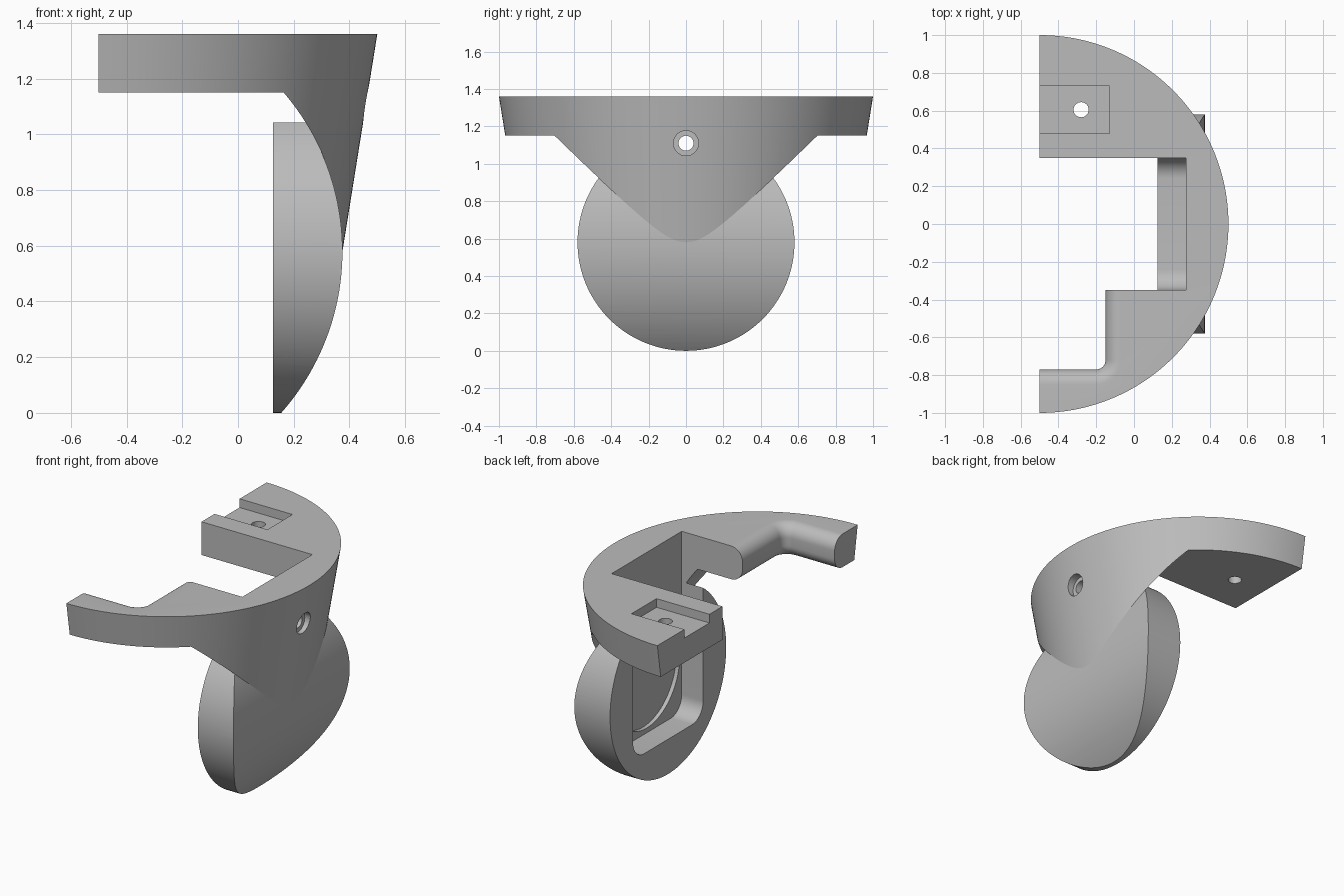
import bpy, bmesh, math
from mathutils import Matrix

if "Cube" in bpy.data.objects:
    bpy.data.objects.remove(bpy.data.objects["Cube"])

grey = bpy.data.materials.new("plain grey")
grey.use_nodes = True
COLOR = (0.5, 0.5, 0.5, 1)
grey.diffuse_color = COLOR
grey.node_tree.nodes["Principled BSDF"].inputs["Base Color"].default_value = COLOR

TOP, UNDER = 1.36, 1.15      # plate faces
MID = 0.58                   # height of the pad centre
BACK = -0.5                  # straight side of the plate
SWEEP = 0.875                # radius of the curved pad face


def finish(name, bm):
    bmesh.ops.recalc_face_normals(bm, faces=bm.faces)
    mesh = bpy.data.meshes.new(name)
    bm.to_mesh(mesh)
    bm.free()
    ob = bpy.data.objects.new(name, mesh)
    bpy.context.collection.objects.link(ob)
    mesh.materials.append(grey)
    return ob


def box(name, x, y, z):
    bm = bmesh.new()
    bmesh.ops.create_cube(bm, size=1)
    for v in bm.verts:
        v.co = [lo + (c + 0.5) * (hi - lo) for c, (lo, hi) in zip(v.co, (x, y, z))]
    return finish(name, bm)


def rod(name, axis, centre, r1, length, r2=None, segments=128):
    bm = bmesh.new()
    turn = {"X": Matrix.Rotation(math.pi / 2, 4, "Y"),
            "Y": Matrix.Rotation(math.pi / 2, 4, "X"),
            "Z": Matrix()}[axis]
    bmesh.ops.create_cone(bm, cap_ends=True, segments=segments, radius1=r1,
                          radius2=r1 if r2 is None else r2, depth=length,
                          matrix=Matrix.Translation(centre) @ turn)
    return finish(name, bm)


def loft(name, rings):
    bm = bmesh.new()
    loops = [[bm.verts.new(p) for p in ring] for ring in rings]
    for a, b in zip(loops, loops[1:]):
        for i in range(len(a)):
            j = (i + 1) % len(a)
            bm.faces.new((a[i], a[j], b[j], b[i]))
    bm.faces.new(loops[0])
    bm.faces.new(loops[-1])
    return finish(name, bm)


def boolean(ob, tool, operation="DIFFERENCE"):
    mod = ob.modifiers.new("cut", "BOOLEAN")
    mod.operation, mod.object, mod.solver = operation, tool, "EXACT"
    bpy.context.view_layer.objects.active = ob
    bpy.ops.object.modifier_apply(modifier=mod.name)


def arc(cx, cy, r, start, end, steps=10):
    angles = [math.radians(start + (end - start) * i / steps) for i in range(steps + 1)]
    return [(cx + r * math.cos(a), cy + r * math.sin(a)) for a in angles]


# Shared cutters: curved sweep, and the notch with rounded lower corners
sweep = rod("sweep_cutter", "Y", (BACK, 0, MID), SWEEP, 3, segments=192)
under_sweep = rod("under_sweep_cutter", "Y", (BACK, 0, MID), SWEEP, 3, segments=192)
above = box("above_cutter", (-3, 3), (-3, 3), (UNDER, 4))
boolean(under_sweep, above)

floor, half, r = 0.22, 0.35, 0.11
outline = ([(-half, 2)] + arc(r - half, floor + r, r, 180, 270)
           + arc(half - r, floor + r, r, 270, 360) + [(half, 2)])
notch = loft("notch_cutter", [[(x, y, z) for y, z in outline] for x in (-1, 0.275)])

# Grip cutter flares at top and bottom to leave a rounded rim
fillet = 0.08
steps = [math.radians(a) for a in range(0, 91, 9)]
levels = [(UNDER - 0.05, fillet)]
levels += [(UNDER + fillet * (1 - math.cos(a)), fillet * (1 - math.sin(a))) for a in steps]
levels += [(TOP - fillet * (1 - math.cos(a)), fillet * (1 - math.sin(a)))
           for a in reversed(steps)]
levels += [(TOP + 0.05, fillet)]


def grip_ring(z, d):
    pts = ([(-1, -0.2), (-1, -0.77 - d)] + arc(-0.2, -0.72, 0.05 + d, -90, 0)
           + [(d - 0.15, -0.2)])
    return [(x, y, z) for x, y in pts]


grip = loft("grip_cutter", [grip_ring(z, d) for z, d in levels])

# Bracket: tapered half round with its underside swept away
bracket = rod("bracket", "Z", (BACK, 0, (MID + TOP) / 2), SWEEP, TOP - MID, 1.0, 256)
cutters = [
    under_sweep, notch, grip,
    box("half_cutter", (-3, BACK), (-3, 3), (-1, 3)),
    box("latch_recess_cutter", (-1, -0.13), (0.48, 0.73), (TOP - 0.055, 2)),
    rod("plate_hole_cutter", "Z", (-0.28, 0.605, 1.3), 0.04, 1, segments=32),
    rod("screw_hole_cutter", "X", (0.4, 0, 1.11), 0.04, 1, segments=32),
    rod("counterbore_cutter", "X", (0.92, 0, 1.11), 0.067, 1, segments=32),
]
for tool in cutters:
    boolean(bracket, tool)

# Pad: round disc with a curved outer face, pocket and shallow round recess
pad = rod("pad", "X", (0.375, 0, MID), MID, 0.5)
boolean(pad, sweep, "INTERSECT")
boolean(pad, notch)
recess = rod("pad_recess_cutter", "X", (0.2, 0, MID), 0.33, 0.2, segments=96)
boolean(pad, recess)

for ob in (bracket, pad):
    bpy.ops.object.select_all(action="DESELECT")
    ob.select_set(True)
    bpy.context.view_layer.objects.active = ob
    bpy.ops.object.shade_smooth_by_angle(angle=math.radians(25))

# Remove the cutters once applied
for tool in cutters + [sweep, above, recess]:
    bpy.data.objects.remove(tool)
